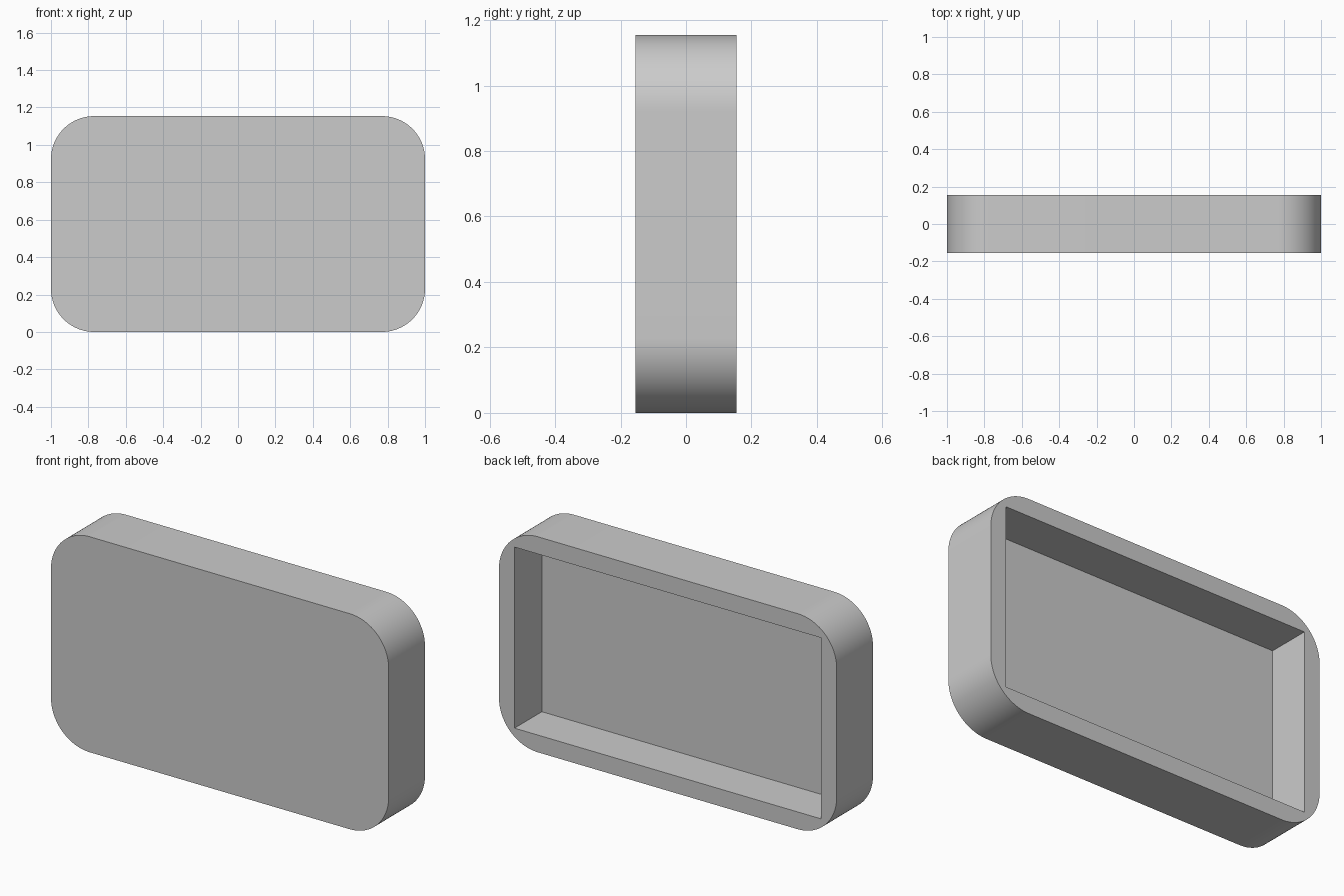
import bpy, bmesh, math

if "Cube" in bpy.data.objects:
    bpy.data.objects.remove(bpy.data.objects["Cube"], do_unlink=True)

# Main sizes
U = 1 / 13
W, H, D = 2.0, 15 * U, 4 * U
RADIUS = 3 * U
MARGIN = 1.2 * U
WALL = U
STEPS = 24

grey = bpy.data.materials.new("plain_grey")
grey.use_nodes = True
colour = (0.6, 0.6, 0.6, 1)
grey.diffuse_color = colour
grey.node_tree.nodes["Principled BSDF"].inputs["Base Color"].default_value = colour


def rounded_rect(w, h, r):
    """Outline in x and z, centred on the middle of the tray."""
    pts = []
    for i, (sx, sz) in enumerate([(1, 1), (-1, 1), (-1, -1), (1, -1)]):
        for k in range(STEPS + 1 if r else 1):
            a = math.pi / 2 * (i + k / STEPS)
            pts.append((sx * (w / 2 - r) + r * math.cos(a),
                        sz * (h / 2 - r) + r * math.sin(a)))
    return pts


def prism(name, outline, y0, y1):
    """Extrude an outline from y0 to y1."""
    bm = bmesh.new()
    face = bm.faces.new([bm.verts.new((x, y0, z + H / 2)) for x, z in outline])
    ext = bmesh.ops.extrude_face_region(bm, geom=[face])["geom"]
    bmesh.ops.translate(bm, vec=(0, y1 - y0, 0),
                        verts=[g for g in ext if isinstance(g, bmesh.types.BMVert)])
    bmesh.ops.recalc_face_normals(bm, faces=bm.faces)
    mesh = bpy.data.meshes.new(name)
    bm.to_mesh(mesh)
    bm.free()
    mesh.materials.append(grey)
    obj = bpy.data.objects.new(name, mesh)
    bpy.context.collection.objects.link(obj)
    return obj


# Rounded body with a square-cornered recess open at the back
tray = prism("tray_body", rounded_rect(W, H, RADIUS), -D / 2, D / 2)
cutter = prism("recess_cutter", rounded_rect(W - 2 * MARGIN, H - 2 * MARGIN, 0),
               -D / 2 + WALL, D)
cutter.hide_render = True

cut = tray.modifiers.new("recess", 'BOOLEAN')
cut.operation = 'DIFFERENCE'
cut.solver = 'EXACT'
cut.object = cutter

bpy.ops.object.select_all(action='DESELECT')
tray.select_set(True)
bpy.context.view_layer.objects.active = tray
bpy.ops.object.modifier_apply(modifier=cut.name)
bpy.data.objects.remove(cutter, do_unlink=True)
bpy.ops.object.shade_smooth_by_angle(angle=math.radians(30))
